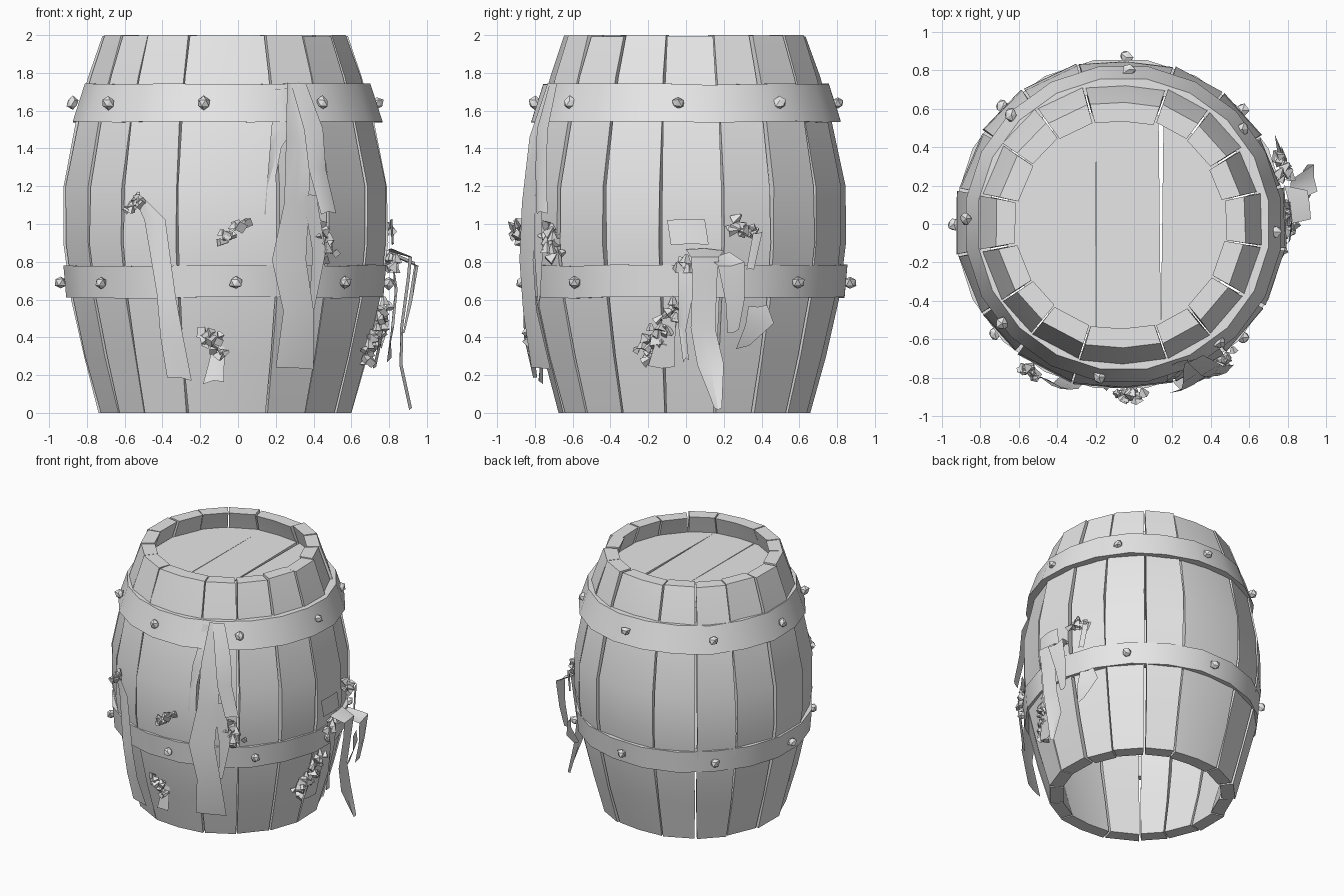
import bpy, bmesh, math, random
from mathutils import Vector, Matrix

random.seed(4)
cube = bpy.data.objects.get("Cube")
if cube:
    bpy.data.objects.remove(cube, do_unlink=True)

CX = -0.07
grey = bpy.data.materials.new("plain_grey")
grey.use_nodes = True
grey.diffuse_color = (0.8, 0.8, 0.8, 1)
grey.node_tree.nodes["Principled BSDF"].inputs["Base Color"].default_value = (0.8, 0.8, 0.8, 1)

PROFILE = [(0, .675), (.3, .755), (.6, .825), (.9, .865), (1.2, .86), (1.55, .79), (1.78, .725), (2, .65)]


def radius(z):
    for (z0, r0), (z1, r1) in zip(PROFILE, PROFILE[1:]):
        if z <= z1:
            return r0 + (r1 - r0) * (z - z0) / (z1 - z0)
    return PROFILE[-1][1]


def polar(r, a, z):
    return Vector((CX + r * math.cos(a), r * math.sin(a), z))


def finish(name, bm, smooth=None, solid=True):
    if solid:
        bmesh.ops.recalc_face_normals(bm, faces=bm.faces[:])
    mesh = bpy.data.meshes.new(name)
    bm.to_mesh(mesh)
    bm.free()
    obj = bpy.data.objects.new(name, mesh)
    bpy.context.collection.objects.link(obj)
    mesh.materials.append(grey)
    if smooth:
        bpy.ops.object.select_all(action='DESELECT')
        obj.select_set(True)
        bpy.context.view_layer.objects.active = obj
        bpy.ops.object.shade_smooth_by_angle(angle=math.radians(smooth))
    return obj


def loft(bm, rings, closed=False):
    """Skin equal closed loops; cap the ends or join them."""
    loops = [[bm.verts.new(p) for p in ring] for ring in rings]
    n = len(loops[0])
    pairs = list(zip(loops, loops[1:]))
    if closed:
        pairs.append((loops[-1], loops[0]))
    for a, b in pairs:
        for i in range(n):
            j = (i + 1) % n
            bm.faces.new((a[i], a[j], b[j], b[i]))
    if not closed:
        bm.faces.new(loops[0])
        bm.faces.new(loops[-1])


# Staves: each is a bent plank between two seams
seams = [-169, -147, -129, -107, -71, -51, -30, -9, 13, 32, 52, 71, 105, 126, 146, 168, 191]
for k, (s0, s1) in enumerate(zip(seams, seams[1:])):
    wide = s1 - s0 > 30
    lift = random.uniform(-.008, .008)
    rings = []
    for z, r in PROFILE:
        a0 = math.radians(s0) + random.uniform(.004, .014)
        a1 = math.radians(s1) - random.uniform(.004, .014)
        r += lift + random.uniform(-.004, .004)
        cols = [(a0, 1), ((a0 + a1) / 2, .985), (a1, 1)] if wide else [(a0, 1), (a1, 1)]
        zz = z - random.uniform(0, .008) if z == 2 and k % 2 else z
        ring = [polar(r * s, a, zz) for a, s in cols]
        ring += [polar(r * s - .1, a, zz) for a, s in reversed(cols)]
        rings.append(ring)
    bm = bmesh.new()
    loft(bm, rings)
    finish(f"stave_{k + 1}", bm, 30)

# Lid: three boards with tapering cracks, (left back, left front, right back, right front)
boards = [(-.59, -.59, -.125, -.132), (-.125, -.125, .198, .21), (.224, .21, .59, .59)]
for k, (lb, lf, rb, rf) in enumerate(boards):
    R, n = .6, 8
    outline = []
    for x0, x1, side in ((lb, rb, 1), (rf, lf, -1)):
        for i in range(n + 1):
            x = x0 + (x1 - x0) * i / n
            outline.append((CX + x, side * math.sqrt(R * R - x * x)))
    bm = bmesh.new()
    loft(bm, [[(x, y, z) for x, y in outline] for z in (1.81, 1.86)])
    finish(f"lid_board_{k + 1}", bm)


# Hoops and their studs
def hoop(name, z0, r0, z1, r1, cx, sides=20):
    bm = bmesh.new()
    rings = []
    for i in range(sides):
        a = math.tau * (i + .5) / sides
        dz = random.uniform(-.005, .005)
        section = [(r0, z0), (r1, z1), (r1 - .06, z1), (r0 - .06, z0)]
        rings.append([polar(r, a, z + dz) + Vector((cx - CX, 0, 0)) for r, z in section])
    loft(bm, rings, closed=True)
    finish(name, bm, 30)


hoop("upper_hoop", 1.54, .83, 1.74, .765, -.055)
hoop("lower_hoop", .61, .85, .78, .865, CX)


def stud(name, a, r, z):
    bm = bmesh.new()
    bmesh.ops.create_icosphere(bm, subdivisions=1, radius=.038)
    for v in bm.verts:
        v.co *= random.uniform(.75, 1.1)
    bmesh.ops.translate(bm, verts=bm.verts[:], vec=polar(r, a, z))
    finish(name, bm)


for name, r, z, angles in (("upper_stud", .805, 1.64, (178, -140, -98, -50, -3, 38, 87, 135)),
                           ("lower_stud", .868, .69, (180, -139, -86, -43, 0, 43, 88, 135))):
    for k, a in enumerate(angles):
        stud(f"{name}_{k + 1}", math.radians(a), r, z)


# Hanging strips: (across, height, width, depth) along the front or the left side
def place(side, u, z, d):
    return Vector((u, -d, z)) if side == "front" else Vector((d, u, z))


def strip(name, side, points):
    bm = bmesh.new()
    c = CX if side == "front" else 0
    rows = []
    for u, z, w, d in points:
        row = []
        for e in (-.5, 0, .5):
            bend = math.sqrt(.8 - (u + e * w - c) ** 2) - math.sqrt(.8 - (u - c) ** 2)
            ruffle = random.uniform(-.012, .012)
            row.append(bm.verts.new(place(side, u + e * w, z + ruffle, d + bend + ruffle)))
        rows.append(row)
    for a, b in zip(rows, rows[1:]):
        for i in (0, 1):
            bm.faces.new((b[i], b[i + 1], a[i + 1], a[i]))
    finish(name, bm, 30, solid=False)


strip("front_thin_strip", "front", [(-.53, 1.15, .05, .78), (-.44, 1.02, .11, .82), (-.38, .62, .1, .85),
                                    (-.35, .4, .12, .84), (-.31, .18, .13, .8)])
strip("front_long_strip", "front", [(.29, 1.75, .06, .72), (.32, 1.45, .13, .79), (.31, 1.1, .13, .83),
                                    (.27, .8, .18, .84), (.32, .55, .16, .84), (.3, .24, .2, .78)])
strip("front_right_strip", "front", [(.32, 1.74, .08, .7), (.4, 1.5, .1, .76), (.42, 1.3, .09, .78),
                                     (.48, 1.06, .08, .77)])
strip("front_left_strip", "front", [(.24, 1.72, .08, .72), (.23, 1.5, .11, .77), (.2, 1.4, .06, .8),
                                    (.15, 1.05, .02, .83)])
strip("front_lower_strip", "front", [(.38, 1.15, .07, .79), (.43, .85, .07, .78), (.39, .55, .03, .78)])
strip("front_leaf", "front", [(-.1, .36, .06, .76), (-.13, .16, .11, .77)])
strip("side_long_strip", "left", [(.1, .86, .2, .8), (.1, .83, .15, .92), (.1, .72, .13, .91),
                                  (.09, .45, .13, .87), (.13, .25, .14, .86), (.17, .02, .04, .91)])
strip("side_back_strip", "left", [(.17, .84, .12, .82), (.24, .79, .14, .95), (.26, .6, .1, .92),
                                  (.25, .43, .06, .88)])
strip("side_front_strip", "left", [(.02, .83, .12, .82), (0, .65, .08, .84), (-.02, .45, .04, .82),
                                   (0, .28, .03, .8)])
strip("side_leaf", "left", [(.38, .56, .1, .76), (.39, .47, .15, .77), (.3, .35, .07, .76)])
strip("side_small_leaf", "left", [(.38, .95, .05, .77), (.34, .76, .04, .79)])
strip("side_patch", "left", [(0, 1.03, .2, .82), (.02, .9, .2, .83)])
strip("side_low_patch", "left", [(-.09, .5, .07, .78), (-.13, .24, .14, .72)])


# Clumps of small angular chips, spread along a short line on the surface
def clump(name, side, start, end, spread, count):
    bm = bmesh.new()
    c = CX if side == "front" else 0
    shift = 0 if side == "front" else CX
    for i in range(count):
        t = i / (count - 1)
        u = start[0] + (end[0] - start[0]) * t + random.uniform(-spread, spread)
        z = start[1] + (end[1] - start[1]) * t + random.uniform(-spread, spread)
        r = radius(z) + .01
        d = math.sqrt(r * r - (u - c) ** 2) + shift + random.uniform(0, .05)
        turn = Matrix.Rotation(random.uniform(0, math.tau), 4, Vector((random.random(), random.random(), 1)))
        bmesh.ops.create_cone(bm, segments=4, cap_ends=True, radius1=random.uniform(.022, .038),
                              radius2=.008, depth=random.uniform(.03, .06),
                              matrix=Matrix.Translation(place(side, u, z, d)) @ turn)
    finish(name, bm)


clump("front_high_clump", "front", (-.59, 1.1), (-.51, 1.14), .03, 9)
clump("front_middle_clump", "front", (-.06, .94), (.03, 1.0), .04, 11)
clump("front_hoop_clump", "front", (.43, .98), (.49, .84), .035, 16)
clump("front_low_clump", "front", (-.18, .44), (-.1, .34), .05, 14)
clump("side_high_clump", "left", (.25, 1.01), (.36, .97), .035, 14)
clump("side_hoop_clump", "left", (-.02, .78), (.13, .83), .035, 14)
clump("side_low_clump", "left", (-.24, .29), (-.07, .56), .05, 34)
